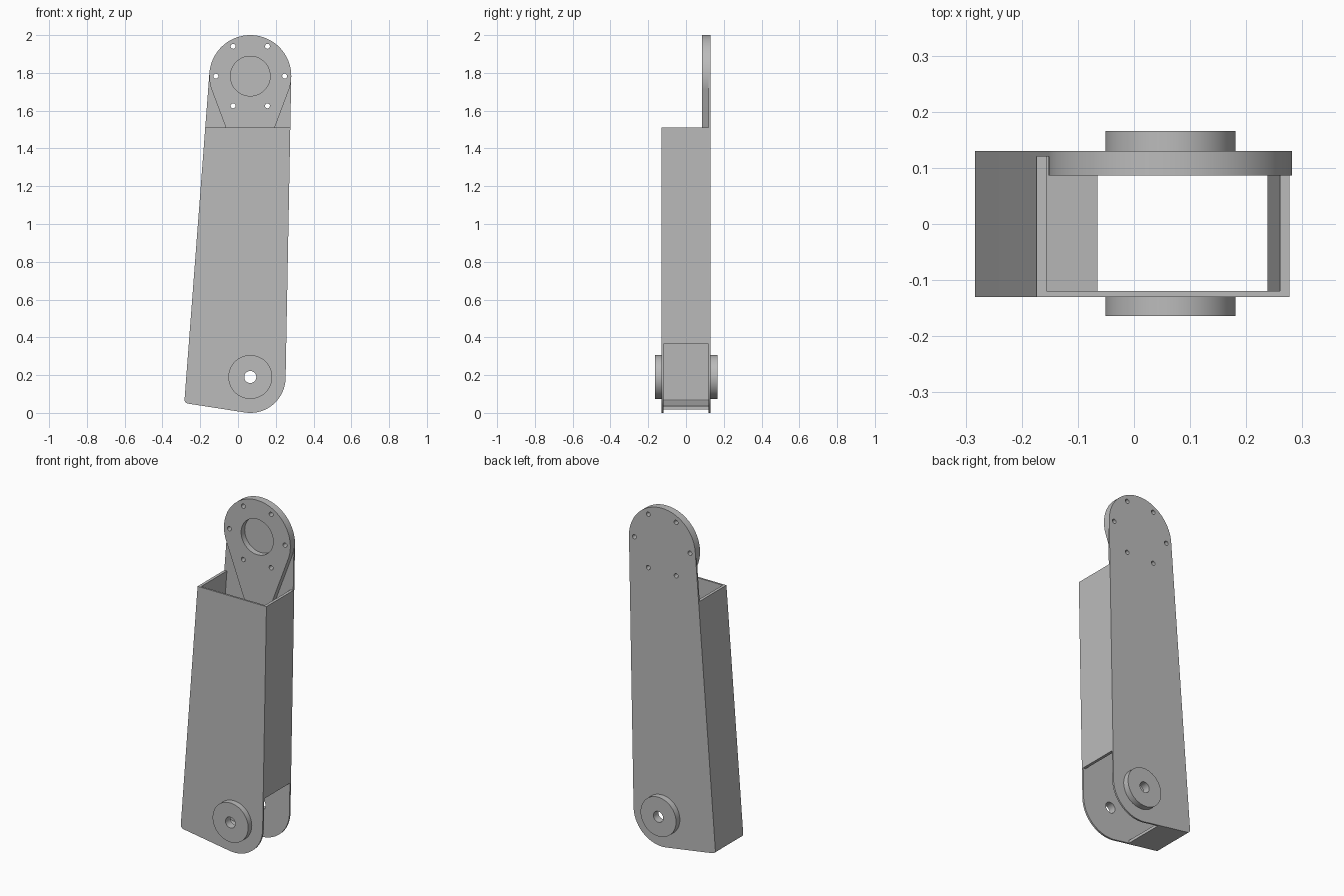
import bpy, bmesh, math

cube = bpy.data.objects.get("Cube")
if cube:
    bpy.data.objects.remove(cube, do_unlink=True)

grey = bpy.data.materials.new("plain grey")
grey.use_nodes = True
grey.diffuse_color = (0.5, 0.5, 0.5, 1)
grey.node_tree.nodes["Principled BSDF"].inputs["Base Color"].default_value = (0.5, 0.5, 0.5, 1)

FRONT, BACK = -0.13, 0.13
INNER_FRONT, INNER_BACK = -0.119, 0.12
WALL = 0.017
AXIS_X, LOW_Z, HIGH_Z = 0.065, 0.187, 1.783
SHOULDER_Z = 1.51
BODY_ROUNDS = [(AXIS_X, HIGH_Z, 0.217), (AXIS_X, LOW_Z, 0.187), (-0.262, 0.07, 0.021)]


def circle(x, z, r, n=96):
    return [(x + r * math.cos(math.tau * i / n), z + r * math.sin(math.tau * i / n))
            for i in range(n)]


def hull(rounds):
    """Outline of a belt stretched around several circles."""
    pts = sorted(p for c in rounds for p in circle(*c))

    def chain(points):
        out = []
        for p in points:
            while len(out) > 1:
                a, b = out[-2], out[-1]
                if (b[0] - a[0]) * (p[1] - a[1]) - (b[1] - a[1]) * (p[0] - a[0]) > 1e-9:
                    break
                out.pop()
            out.append(p)
        return out[:-1]

    return chain(pts) + chain(pts[::-1])


def box(x0, x1, z0, z1):
    return [(x0, z0), (x1, z0), (x1, z1), (x0, z1)]


def extrude(name, outline, y0, y1):
    """Prism with the given x-z outline between two depths."""
    bm = bmesh.new()
    face = bm.faces.new([bm.verts.new((x, y0, z)) for x, z in outline])
    top = bmesh.ops.extrude_face_region(bm, geom=[face])["geom"]
    bmesh.ops.translate(bm, vec=(0, y1 - y0, 0),
                        verts=[v for v in top if isinstance(v, bmesh.types.BMVert)])
    bmesh.ops.recalc_face_normals(bm, faces=bm.faces)
    mesh = bpy.data.meshes.new(name)
    bm.to_mesh(mesh)
    bm.free()
    mesh.materials.append(grey)
    obj = bpy.data.objects.new(name, mesh)
    bpy.context.collection.objects.link(obj)
    return obj


def cut(obj, outline, y0=-0.5, y1=0.5):
    """Subtract a prism from the object."""
    tool = extrude("cutter", outline, y0, y1)
    tool.hide_render = True
    mod = obj.modifiers.new("cut", "BOOLEAN")
    mod.operation, mod.solver, mod.object = "DIFFERENCE", "EXACT", tool
    graph = bpy.context.evaluated_depsgraph_get()
    result = bpy.data.meshes.new_from_object(obj.evaluated_get(graph))
    obj.modifiers.clear()
    obj.data = result
    bpy.data.objects.remove(tool, do_unlink=True)


# Tapered hollow body with a tall back plate
body = extrude("hollow_body", hull(BODY_ROUNDS), FRONT, BACK)
cut(body, box(-1, 1, SHOULDER_Z, 3), -0.5, INNER_BACK)
cut(body, hull([(x, z, r - WALL) for x, z, r in BODY_ROUNDS]), INNER_FRONT, INNER_BACK)
# Opening around the lower pivot, between the two side plates
cut(body, box(-0.065, 1, -1, 0.365), INNER_FRONT, INNER_BACK)

# Upper mounting plate, tapering down into the body, with a round recess
mount = extrude("mounting_plate",
                hull([(AXIS_X, HIGH_Z, 0.217), (AXIS_X, 1.45, 0.1)]), 0.086, INNER_BACK)
cut(mount, circle(AXIS_X, HIGH_Z, 0.105))

# Ring of bolt holes through the plate and the back of the body
for x, z in circle(AXIS_X, HIGH_Z, 0.182, 6):
    for part in (mount, body):
        cut(part, circle(x, z, 0.013, 24))

# Pivot bosses on both sides, with the axle hole
bosses = [extrude("front_pivot_boss", circle(AXIS_X, 0.19, 0.116), -0.164, FRONT),
          extrude("back_pivot_boss", circle(AXIS_X, 0.19, 0.116), BACK, 0.166)]
for part in bosses + [body]:
    cut(part, circle(AXIS_X, 0.19, 0.032, 32))

# Smooth the round edges, keep the corners sharp
bpy.ops.object.select_all(action="DESELECT")
for part in bosses + [body, mount]:
    part.select_set(True)
bpy.context.view_layer.objects.active = body
bpy.ops.object.shade_smooth_by_angle(angle=math.radians(30))
